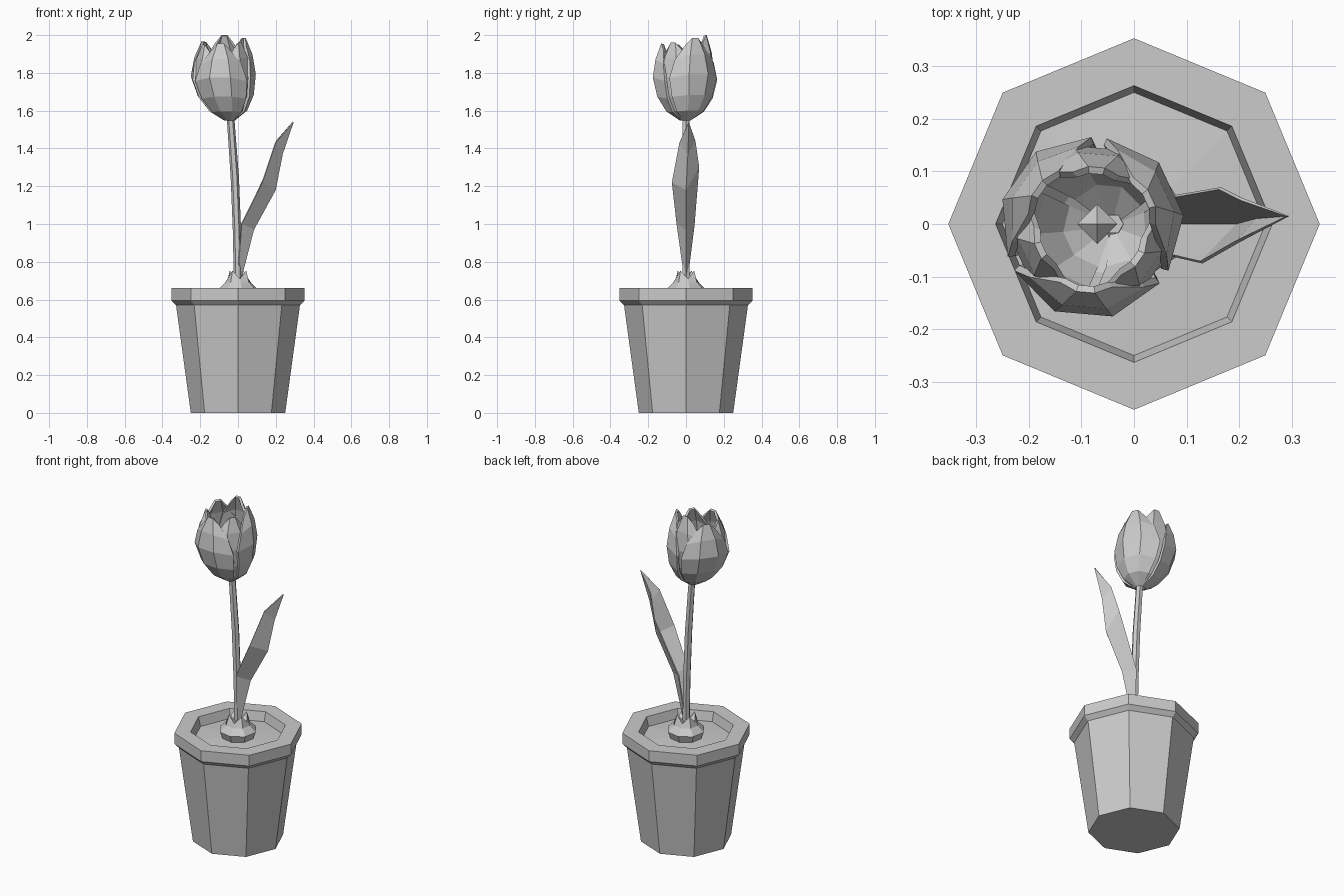
import bpy, bmesh, math
from mathutils import Vector

cube = bpy.data.objects.get("Cube")
if cube:
    bpy.data.objects.remove(cube, do_unlink=True)

grey = bpy.data.materials.new("plain grey")
grey.use_nodes = True
colour = (0.6, 0.6, 0.6, 1)
grey.diffuse_color = colour
grey.node_tree.nodes["Principled BSDF"].inputs["Base Color"].default_value = colour


def loft(name, rows, closed=True, caps=(False, False), thickness=0):
    """Skin equal-length rows of points into a flat-shaded object."""
    bm = bmesh.new()
    grid = [[bm.verts.new(p) for p in row] for row in rows]
    n = len(rows[0])
    for a, b in zip(grid, grid[1:]):
        for i in range(n if closed else n - 1):
            j = (i + 1) % n
            bm.faces.new((a[i], a[j], b[j], b[i]))
    if caps[0]:
        bm.faces.new(grid[0][::-1])
    if caps[1]:
        bm.faces.new(grid[-1])
    bmesh.ops.remove_doubles(bm, verts=bm.verts, dist=0.0005)
    if closed:
        bmesh.ops.recalc_face_normals(bm, faces=bm.faces)
    mesh = bpy.data.meshes.new(name)
    bm.to_mesh(mesh)
    bm.free()
    mesh.materials.append(grey)
    obj = bpy.data.objects.new(name, mesh)
    bpy.context.collection.objects.link(obj)
    if thickness:
        mod = obj.modifiers.new("thickness", "SOLIDIFY")
        mod.thickness = thickness
        mod.offset = -1
    return obj


def ring(r, z, sides, x=0, y=0, turn=0):
    return [Vector((x + r * math.cos(math.tau * i / sides + turn),
                    y + r * math.sin(math.tau * i / sides + turn), z))
            for i in range(sides)]


# Pot: octagonal shell with a rim lip and soil inside
pot = [(0.25, 0), (0.328, 0.57), (0.353, 0.595), (0.353, 0.66),
       (0.263, 0.66), (0.25, 0.605), (0.0, 0.62)]
loft("pot_and_soil", [ring(r, z, 8) for r, z in pot], caps=(True, False))

# Bulb: faceted mound ending in jagged points round the stem
bulb = [ring(r, z, 8, turn=0.2) for r, z in
        [(0.085, 0.6), (0.105, 0.655), (0.07, 0.69), (0.052, 0.735), (0.02, 0.71)]]
for i, p in enumerate(bulb[3]):
    p.z += 0.018 if i % 2 else -0.025
loft("bulb", bulb)

# Stem: slim, bending towards the right
stem = [(0, 0.68, 0.022), (-0.005, 0.95, 0.022), (-0.017, 1.25, 0.022), (-0.04, 1.57, 0.02)]
loft("stem", [ring(r, z, 6, x) for x, z, r in stem], caps=(True, True))

# Leaf: folded blade of right edge, midrib and left edge
leaf = [
    [(0, -0.012, 0.73), (0.018, 0, 0.71), (0, 0.012, 0.73)],
    [(0.02, -0.05, 1.0), (0.085, 0, 0.97), (0.02, 0.045, 0.99)],
    [(0.13, -0.075, 1.22), (0.2, 0, 1.18), (0.165, 0.07, 1.3)],
    [(0.2, -0.035, 1.43), (0.237, 0.01, 1.37), (0.205, 0.05, 1.44)],
    [(0.295, 0.015, 1.54)] * 3,
]
loft("leaf", leaf, closed=False, thickness=0.006)


# Petals: curved shells, each row given as radius, height and half angle
PROFILE = [(0.03, 0.0, 50), (0.105, 0.12, 52), (0.155, 0.31, 54),
           (0.18, 0.56, 55), (0.163, 0.8, 46), (0.13, 1.0, 24)]


def petal(name, heading, scale, top):
    rows = []
    for r, t, half in PROFILE:
        row = []
        for k in (-1, -1 / 3, 1 / 3, 1):
            a = math.radians(heading + half * k)
            rr = r * scale * (1 - 0.06 * abs(k))
            z = 1.548 + (top - 1.548) * t
            if abs(k) == 1:
                z -= 0.035 * t
            cx = -0.045 - 0.036 * min(t * 2, 1)
            row.append((cx + rr * math.cos(a), rr * math.sin(a) - 0.004, z))
        rows.append(row)
    loft(name, rows, closed=False, thickness=0.014)


for i, (heading, top) in enumerate([(-95, 1.955), (25, 1.985), (145, 1.965)]):
    petal(f"outer_petal_{i + 1}", heading, 1.0, top)
for i, (heading, top) in enumerate([(-35, 1.96), (85, 2.0), (205, 1.95)]):
    petal(f"inner_petal_{i + 1}", heading, 0.89, top)

# Pistil inside the flower
loft("pistil", [ring(r, z, 4, x=-0.07) for r, z in
                [(0.02, 1.56), (0.022, 1.68), (0.038, 1.72), (0, 1.75)]])
